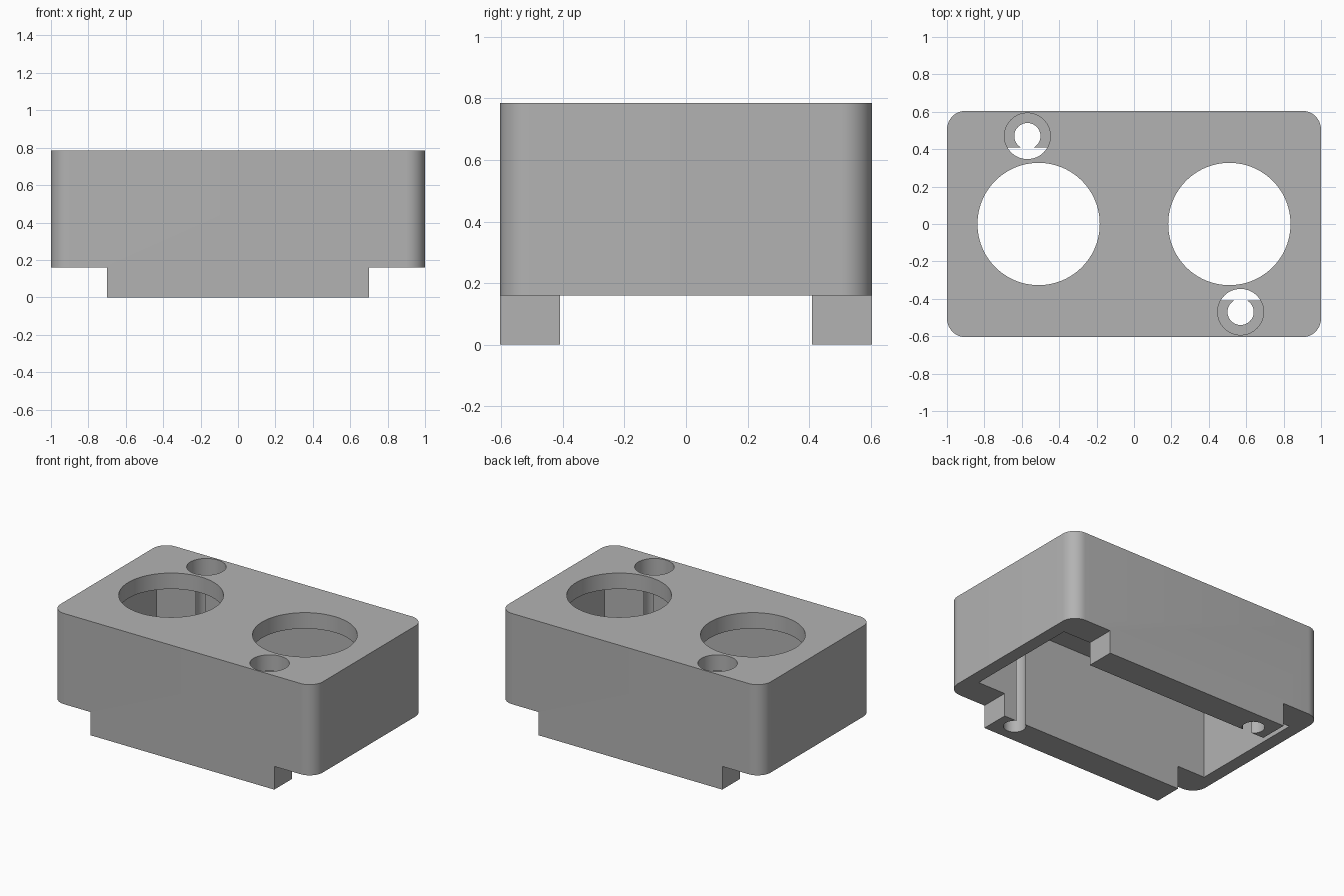
import bpy
import bmesh
from mathutils import Matrix, Vector

cube = bpy.data.objects.get("Cube")
if cube:
    bpy.data.objects.remove(cube, do_unlink=True)

HALF_X, HALF_Y, TOP = 1.0, 0.605, 0.785
STEP_Z, CEILING, BORE_FLOOR = 0.16, 0.675, 0.64

grey = bpy.data.materials.new("plain grey")
grey.use_nodes = True
colour = (0.45, 0.45, 0.45, 1)
grey.diffuse_color = colour
grey.node_tree.nodes["Principled BSDF"].inputs["Base Color"].default_value = colour


def finish(name, bm):
    mesh = bpy.data.meshes.new(name)
    bm.to_mesh(mesh)
    bm.free()
    mesh.materials.append(grey)
    obj = bpy.data.objects.new(name, mesh)
    bpy.context.collection.objects.link(obj)
    return obj


def box(name, low, high, radius=0):
    low, high = Vector(low), Vector(high)
    bm = bmesh.new()
    matrix = Matrix.Translation((low + high) / 2) @ Matrix.Diagonal((*(high - low), 1))
    bmesh.ops.create_cube(bm, size=1, matrix=matrix)
    if radius:
        upright = [e for e in bm.edges
                   if abs(e.verts[0].co.z - e.verts[1].co.z) > 0.01]
        bmesh.ops.bevel(bm, geom=upright, offset=radius, segments=12,
                        profile=0.5, affect='EDGES')
    return finish(name, bm)


def cylinder(name, x, y, radius, z0, z1, sides=64):
    bm = bmesh.new()
    bmesh.ops.create_cone(bm, cap_ends=True, segments=sides, radius1=radius,
                          radius2=radius, depth=z1 - z0,
                          matrix=Matrix.Translation((x, y, (z0 + z1) / 2)))
    return finish(name, bm)


# Rounded block
housing = box("housing", (-HALF_X, -HALF_Y, 0), (HALF_X, HALF_Y, TOP), 0.1)

# Open cavity underneath
cutters = [box("cavity_cutter", (-0.91, -0.41, -0.1), (0.91, 0.41, CEILING))]

for side in (-1, 1):
    # End notches that leave two rails along the bottom
    ends = sorted((side * 0.7, side * 1.2))
    cutters.append(box("notch_cutter", (ends[0], -1, -0.2), (ends[1], 1, STEP_Z)))
    # Large round opening, and a counterbored screw hole in opposite corners
    cutters.append(cylinder("opening_cutter", side * 0.51, 0, 0.327, 0.5, 1, 96))
    cutters.append(cylinder("screw_cutter", side * 0.57, side * -0.47, 0.07, -0.3, 0.9))
    cutters.append(cylinder("bore_cutter", side * 0.57, side * -0.47, 0.123, BORE_FLOOR, 1.1))

for cutter in cutters:
    cutter.hide_render = True
    cut = housing.modifiers.new(cutter.name, 'BOOLEAN')
    cut.operation = 'DIFFERENCE'
    cut.solver = 'EXACT'
    cut.object = cutter

# Bake the cuts and drop the cutters
bpy.context.view_layer.update()
evaluated = housing.evaluated_get(bpy.context.evaluated_depsgraph_get())
baked = bpy.data.meshes.new_from_object(evaluated)
housing.modifiers.clear()
housing.data = baked
baked.materials.clear()
baked.materials.append(grey)
for polygon in baked.polygons:
    polygon.material_index = 0
for cutter in cutters:
    bpy.data.objects.remove(cutter, do_unlink=True)

# Smooth round walls, crisp edges
bpy.ops.object.select_all(action='DESELECT')
housing.select_set(True)
bpy.context.view_layer.objects.active = housing
bpy.ops.object.shade_smooth_by_angle(angle=0.6)
